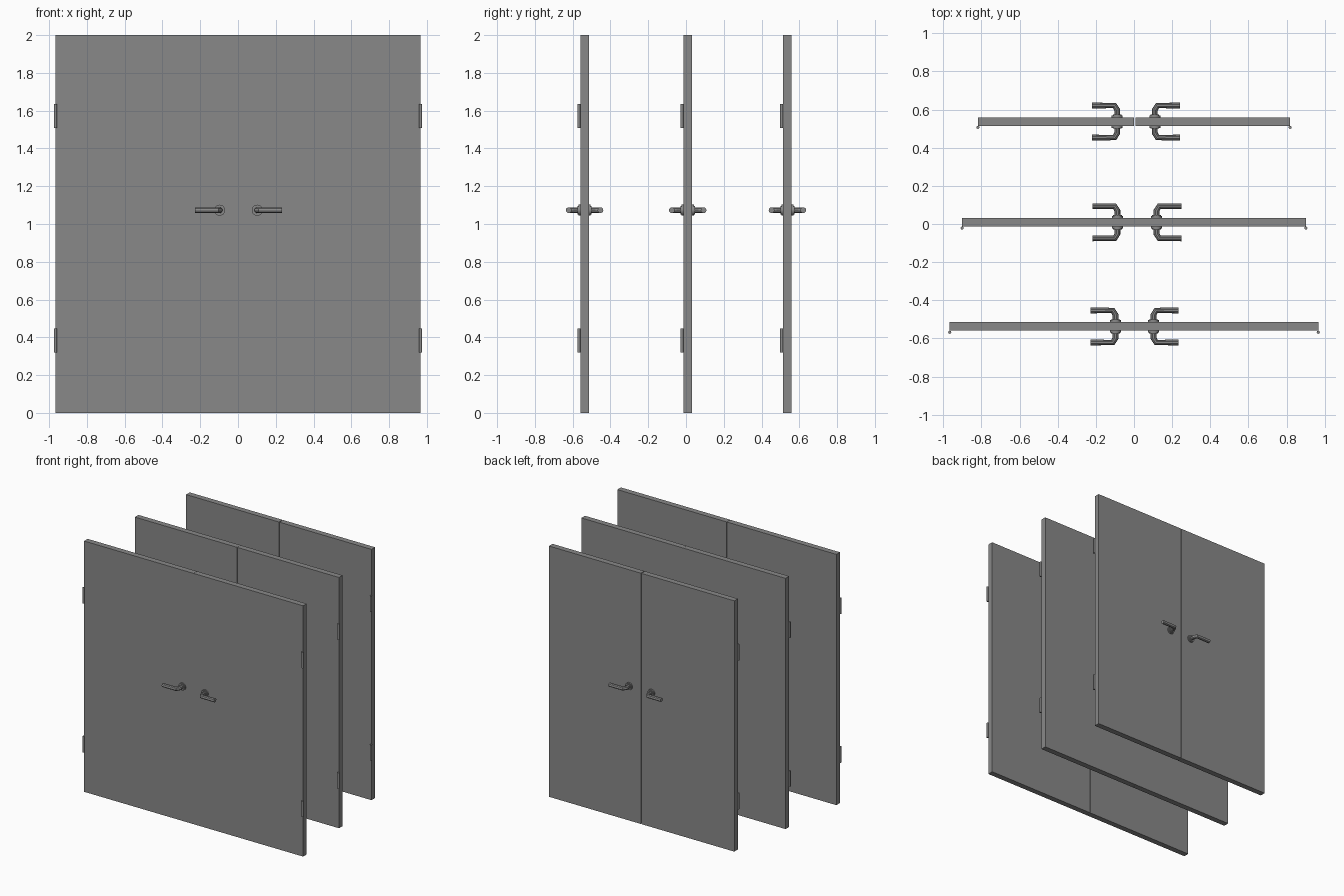
import bpy
import math
from mathutils import Vector, Matrix

cube = bpy.data.objects.get("Cube")
if cube:
    bpy.data.objects.remove(cube, do_unlink=True)

# One grey finish for everything
GREY = (0.25, 0.25, 0.25, 1.0)
grey = bpy.data.materials.new("door grey")
grey.use_nodes = True
grey.diffuse_color = GREY
grey.node_tree.nodes["Principled BSDF"].inputs["Base Color"].default_value = GREY

HEIGHT, THICK = 2.0, 0.045
HANDLE_Z = 1.073
REACH = 0.084       # lever axis distance from the door centre plane
TUBE = 0.0155


def finish(obj, name, smooth=False):
    obj.name = name
    obj.data.materials.append(grey)
    if smooth:
        bpy.ops.object.select_all(action="DESELECT")
        obj.select_set(True)
        bpy.context.view_layer.objects.active = obj
        bpy.ops.object.shade_smooth_by_angle(angle=math.radians(30))
    return obj


def box(name, x0, x1, y0, y1, z0, z1):
    size = Vector((x1 - x0, y1 - y0, z1 - z0))
    mid = Vector((x0 + x1, y0 + y1, z0 + z1)) / 2
    bpy.ops.mesh.primitive_cube_add(size=1)
    obj = bpy.context.object
    obj.data.transform(Matrix.Translation(mid) @ Matrix.Diagonal((*size, 1)))
    return finish(obj, name)


def cylinder(name, radius, depth, location, along_y=False):
    turn = (math.pi / 2, 0, 0) if along_y else (0, 0, 0)
    bpy.ops.mesh.primitive_cylinder_add(vertices=20, radius=radius, depth=depth,
                                        location=location, rotation=turn)
    return finish(bpy.context.object, name, smooth=True)


def lever(name, points):
    # Round bar swept along a mitred path
    curve = bpy.data.curves.new(name, "CURVE")
    curve.dimensions = "3D"
    curve.bevel_depth = TUBE
    curve.bevel_resolution = 3
    curve.use_fill_caps = True
    spline = curve.splines.new("POLY")
    spline.points.add(len(points) - 1)
    for point, co in zip(spline.points, points):
        point.co = (*co, 1)
    obj = bpy.data.objects.new(name, curve)
    bpy.context.collection.objects.link(obj)
    bpy.ops.object.select_all(action="DESELECT")
    obj.select_set(True)
    bpy.context.view_layer.objects.active = obj
    bpy.ops.object.convert(target="MESH")
    finish(bpy.context.object, name, smooth=True)


def handle(name, x, y, out, face, length):
    # Rose plate, collar and bent lever on one face of a leaf
    skin = y + face * THICK / 2
    cylinder(name + "_rose", 0.029, 0.010, (x, skin + face * 0.005, HANDLE_Z), True)
    cylinder(name + "_collar", 0.023, 0.006, (x, skin + face * 0.012, HANDLE_Z), True)
    tip = y + face * REACH
    lever(name + "_lever", [
        (x, skin, HANDLE_Z),
        (x, tip - face * 0.023, HANDLE_Z),
        (x + out * 0.014, tip, HANDLE_Z),
        (x + out * length, tip, HANDLE_Z)])


def double_door(name, y, half, gap, middle, handles):
    for side, out, handle_x in (("right", -1, handles[0]), ("left", 1, handles[1])):
        label = f"{name}_{side}"
        inner, outer = middle + out * gap / 2, out * half
        box(label + "_leaf", min(inner, outer), max(inner, outer),
            y - THICK / 2, y + THICK / 2, 0, HEIGHT)
        for level, z in (("lower", 0.384), ("upper", 1.571)):
            cylinder(f"{label}_{level}_hinge", 0.008, 0.126,
                     (outer, y - THICK / 2 - 0.008, z))
        for end, face in (("front", -1), ("back", 1)):
            handle(f"{label}_{end}_handle", handle_x, y, out, face, 0.131)


# Three pairs of doors, widest at the front
double_door("front_door", -0.537, 0.966, 0.0015, 0.0, (-0.097, 0.102))
double_door("middle_door", 0.009, 0.901, 0.0015, 0.003, (-0.087, 0.118))
double_door("back_door", 0.537, 0.818, 0.006, 0.004, (-0.088, 0.109))
